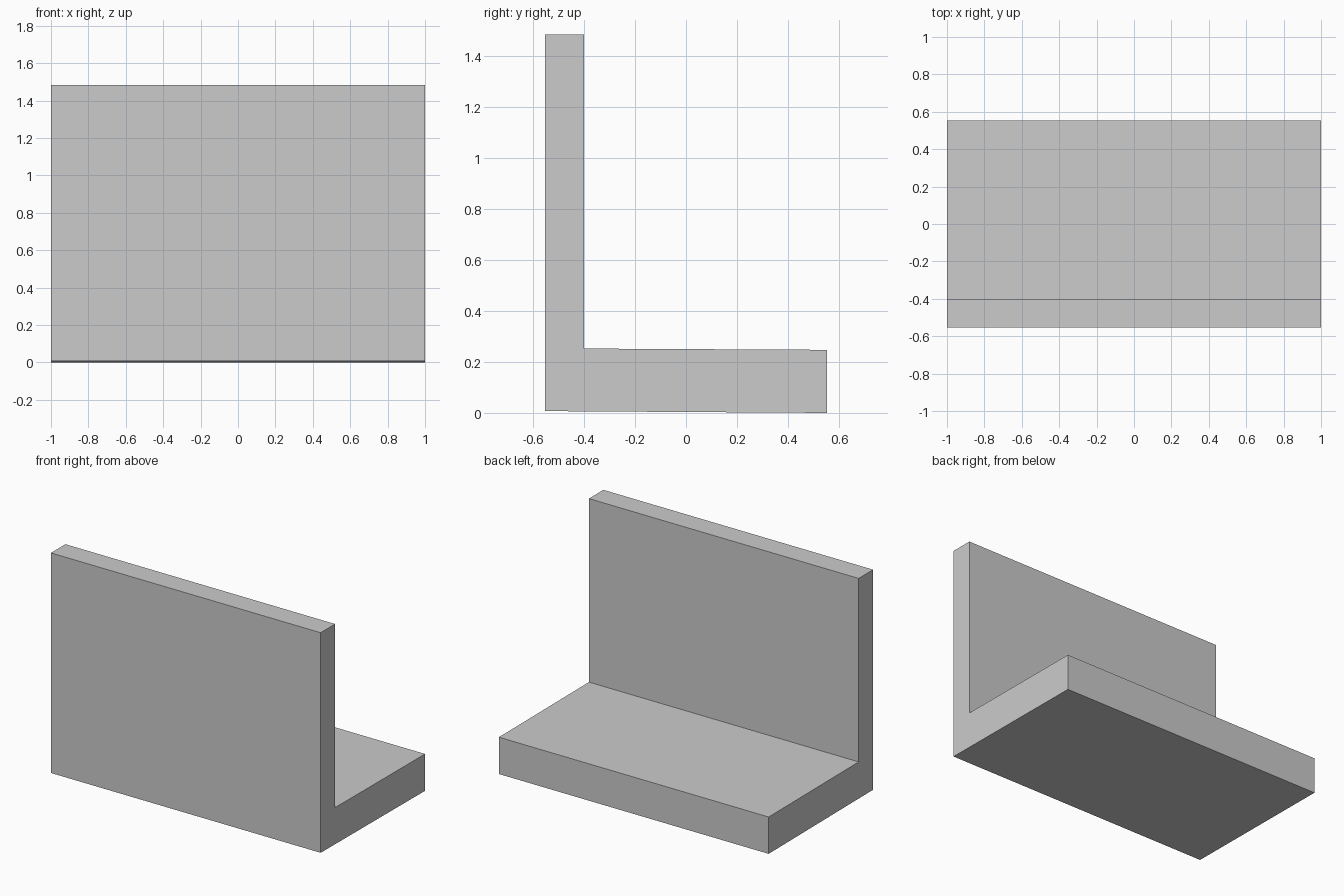
import bpy, bmesh

if "Cube" in bpy.data.objects:
    bpy.data.objects.remove(bpy.data.objects["Cube"])

HALF_WIDTH = 1.0

# L-shaped side profile (y, z): thick base slab with a thin upright wall at the front
SEAM = 0.375
profile = [
    (-0.553, 0.007), (0.553, 0.0), (0.553, 0.247), (-0.40, 0.252),
    (-0.40, SEAM), (-0.40, 1.482), (-0.553, 1.482), (-0.553, SEAM),
]

bm = bmesh.new()
left = [bm.verts.new((-HALF_WIDTH, y, z)) for y, z in profile]
right = [bm.verts.new((HALF_WIDTH, y, z)) for y, z in profile]

# Skin between the two ends
n = len(profile)
for i in range(n):
    j = (i + 1) % n
    bm.faces.new((left[i], left[j], right[j], right[i]))

# End caps, split at the seam between base and wall
for side in (left, right):
    bm.faces.new([side[i] for i in (0, 1, 2, 3, 4, 7)])
    bm.faces.new([side[i] for i in (4, 5, 6, 7)])

bmesh.ops.recalc_face_normals(bm, faces=bm.faces)
mesh = bpy.data.meshes.new("l_shaped_block")
bm.to_mesh(mesh)
bm.free()
block = bpy.data.objects.new("l_shaped_block", mesh)
bpy.context.collection.objects.link(block)
